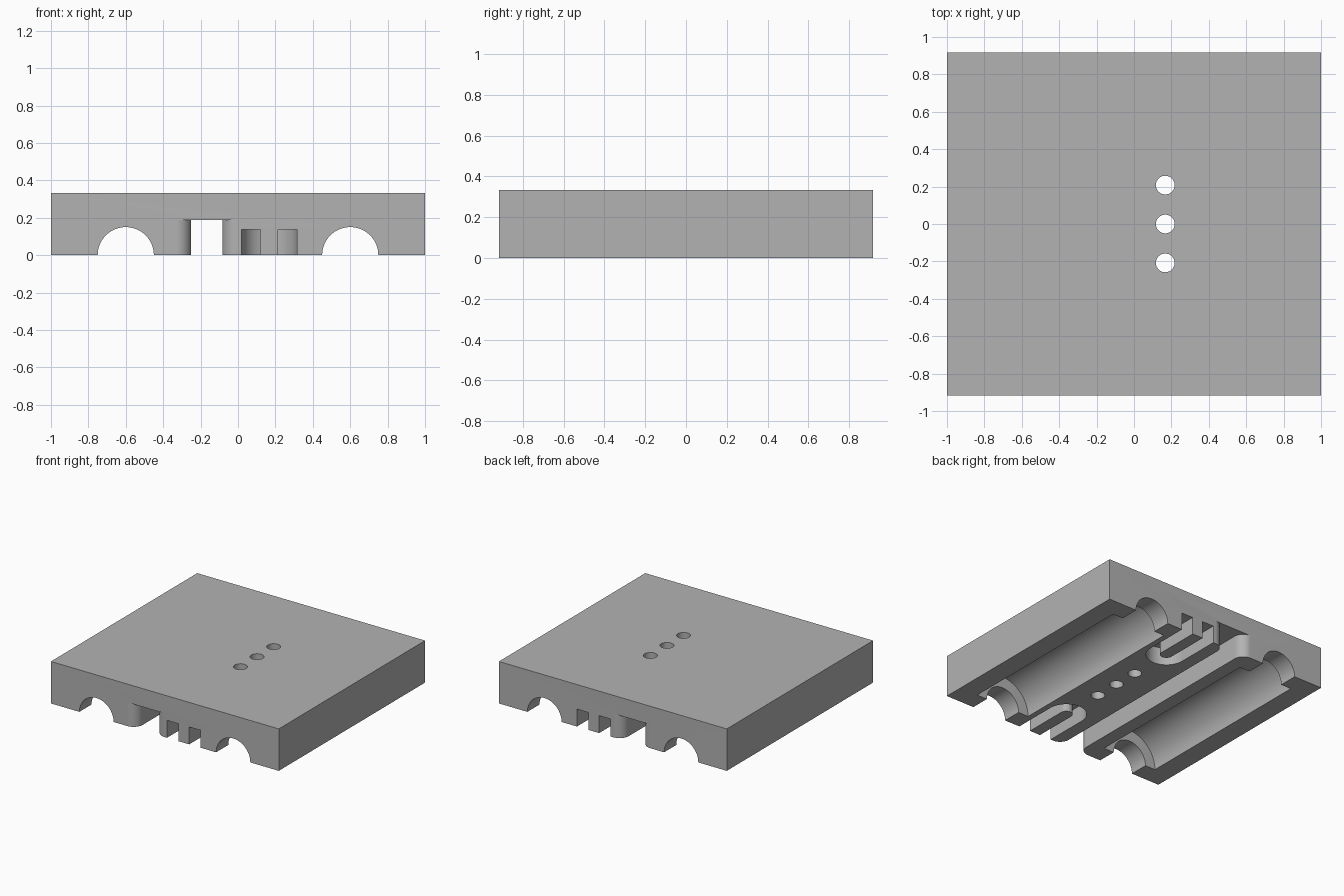
import bpy, bmesh
from math import pi, sin, cos
from mathutils import Matrix

if "Cube" in bpy.data.objects:
    bpy.data.objects.remove(bpy.data.objects["Cube"])

HALF_Y, HEIGHT = 0.917, 0.333

grey = bpy.data.materials.new("plain_grey")
grey.use_nodes = True
color = (0.45, 0.45, 0.45, 1)
grey.diffuse_color = color
grey.node_tree.nodes["Principled BSDF"].inputs["Base Color"].default_value = color


def make_object(name, bm):
    bmesh.ops.recalc_face_normals(bm, faces=bm.faces)
    mesh = bpy.data.meshes.new(name)
    bm.to_mesh(mesh)
    bm.free()
    mesh.materials.append(grey)
    ob = bpy.data.objects.new(name, mesh)
    bpy.context.collection.objects.link(ob)
    return ob


def prism(name, outline, z0, z1):
    """Extrude a plan outline vertically."""
    bm = bmesh.new()
    face = bm.faces.new([bm.verts.new((x, y, z0)) for x, y in outline])
    new = bmesh.ops.extrude_face_region(bm, geom=[face])["geom"]
    bmesh.ops.translate(bm, vec=(0, 0, z1 - z0),
                        verts=[v for v in new if isinstance(v, bmesh.types.BMVert)])
    return make_object(name, bm)


def cylinder(name, radius, length, location, along_y=False, sides=64):
    bm = bmesh.new()
    turn = Matrix.Rotation(pi / 2, 4, "X") if along_y else Matrix()
    bmesh.ops.create_cone(bm, cap_ends=True, segments=sides, radius1=radius,
                          radius2=radius, depth=length,
                          matrix=Matrix.Translation(location) @ turn)
    return make_object(name, bm)


def arc(cx, cy, r, a0, a1, steps=16):
    return [(cx + r * cos(a0 + (a1 - a0) * i / steps),
             cy + r * sin(a0 + (a1 - a0) * i / steps)) for i in range(steps + 1)]


# Solid block
block = prism("holder_block", [(-1, -HALF_Y), (1, -HALF_Y), (1, HALF_Y), (-1, HALF_Y)], 0, HEIGHT)
cutters = []

# Round pockets with narrower openings through both ends
for x in (-0.6, 0.6):
    cutters.append(cylinder("end_opening", 0.15, 2.2, (x, 0, 0), True))
    cutters.append(cylinder("round_pocket", 0.24, 1.53, (x, 0, 0), True))

# Vertical screw holes
for y in (-0.208, 0, 0.208):
    cutters.append(cylinder("screw_hole", 0.05, 1, (0.167, y, 0.2)))

# Long channel with rounded mouths
cx, half, r = -0.167, 0.083, 0.08
yc, xo = HALF_Y - r, half + r
quarter = arc(xo, yc, r, pi, pi / 2) + [(xo, 1.1)]
right = [(x, -y) for x, y in reversed(quarter)] + quarter
outline = [(cx + x, y) for x, y in right] + [(cx - x, y) for x, y in reversed(right)]
cutters.append(prism("channel", outline, -0.1, 0.188))

# U-shaped slots at front and back
for s in (-1, 1):
    outer = arc(0.167, -0.565, 0.148, 0, pi, 32)
    inner = arc(0.167, -0.565, 0.047, pi, 0, 24)
    path = [(outer[0][0], -1.1)] + outer + [(outer[-1][0], -1.1)]
    path += [(inner[0][0], -1.1)] + inner + [(inner[-1][0], -1.1)]
    cutters.append(prism("u_slot", [(x, -s * y) for x, y in path], -0.1, 0.138))

# Carve everything out of the block
bpy.context.view_layer.objects.active = block
for cutter in cutters:
    cutter.hide_render = True
    mod = block.modifiers.new(cutter.name, "BOOLEAN")
    mod.operation, mod.solver, mod.object = "DIFFERENCE", "EXACT", cutter
    bpy.ops.object.modifier_apply(modifier=mod.name)
    bpy.data.objects.remove(cutter)

bpy.ops.object.select_all(action="DESELECT")
block.select_set(True)
bpy.ops.object.shade_smooth_by_angle(angle=pi / 6)
